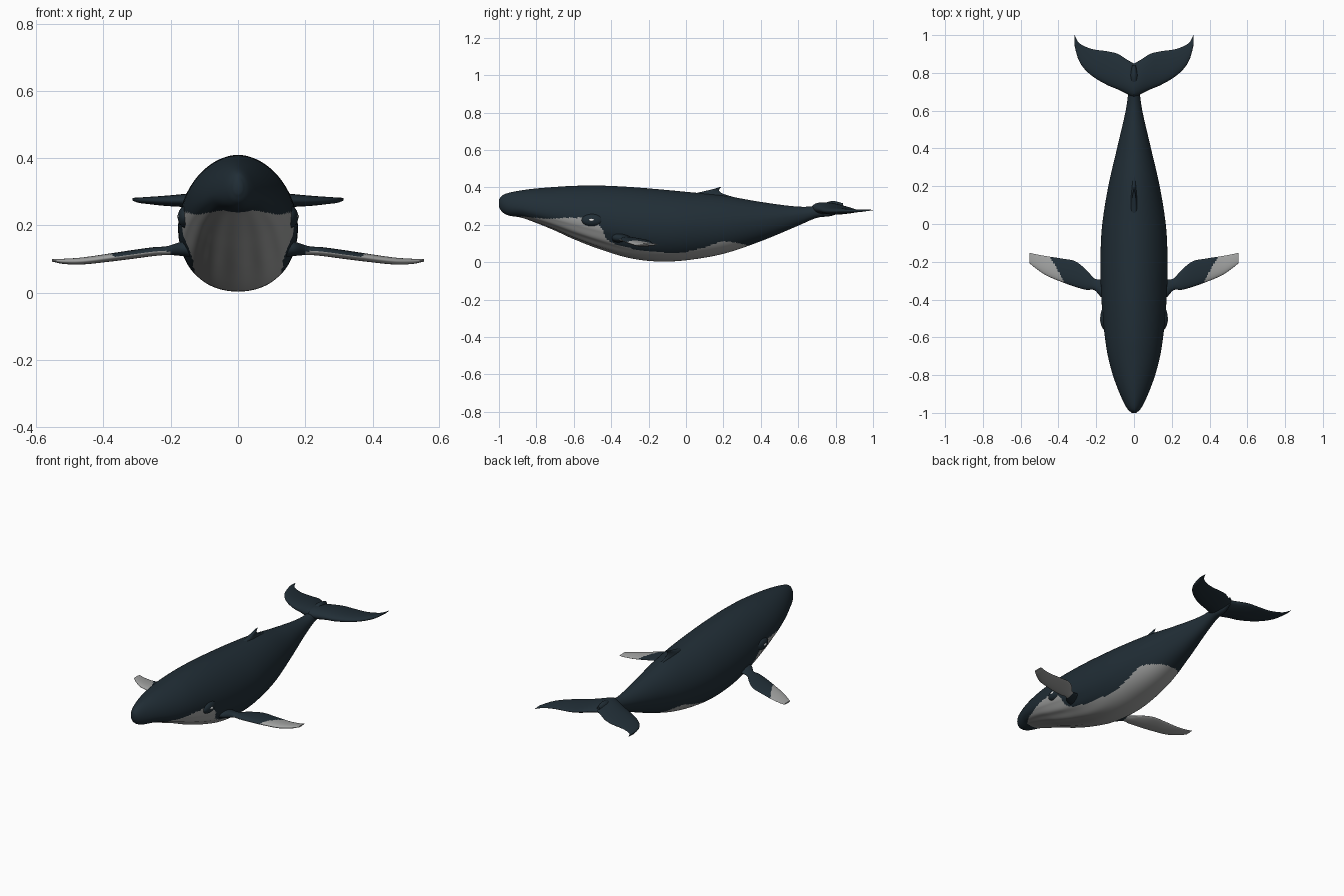
import bpy, bmesh
from math import sin, cos, pi, radians

cube = bpy.data.objects.get("Cube")
if cube:
    bpy.data.objects.remove(cube)


def material(name, rgb):
    m = bpy.data.materials.new(name)
    m.use_nodes = True
    m.diffuse_color = (*rgb, 1)
    bsdf = m.node_tree.nodes["Principled BSDF"]
    bsdf.inputs["Base Color"].default_value = (*rgb, 1)
    bsdf.inputs["Roughness"].default_value = 0.7
    return m


DARK = material("dark slate skin", (0.015, 0.027, 0.037))
PALE = material("pale grey skin", (0.36, 0.365, 0.36))
WHITE = material("eye white", (0.8, 0.8, 0.8))


def curve(rows, t):
    """Smoothly interpolate rows of (position, values...) at position t."""
    i = 0
    while i < len(rows) - 2 and t > rows[i + 1][0]:
        i += 1
    a, b = rows[i], rows[i + 1]
    p, q = rows[max(i - 1, 0)], rows[min(i + 2, len(rows) - 1)]
    h = b[0] - a[0]
    u = min(max((t - a[0]) / h, 0), 1)
    out = []
    for k in range(1, len(a)):
        m0 = (b[k] - p[k]) / (b[0] - p[0]) * h
        m1 = (q[k] - a[k]) / (q[0] - a[0]) * h
        out.append((2*u**3 - 3*u**2 + 1) * a[k] + (u**3 - 2*u**2 + u) * m0
                   + (3*u**2 - 2*u**3) * b[k] + (u**3 - u**2) * m1)
    return out


def loft(name, rings, mats, rule=None, mirror=False):
    """Skin closed rings, cap the ends and colour faces by a rule."""
    bm = bmesh.new()
    loops = [[bm.verts.new(p) for p in ring] for ring in rings]
    n = len(loops[0])
    for a, b in zip(loops, loops[1:]):
        for j in range(n):
            bm.faces.new((a[j], a[(j + 1) % n], b[(j + 1) % n], b[j]))
    bm.faces.new(loops[0])
    bm.faces.new(loops[-1])
    bmesh.ops.recalc_face_normals(bm, faces=bm.faces)
    for f in bm.faces:
        if rule:
            f.material_index = rule(f.calc_center_median(), f.normal)
    mesh = bpy.data.meshes.new(name)
    bm.to_mesh(mesh)
    bm.free()
    obj = bpy.data.objects.new(name, mesh)
    bpy.context.collection.objects.link(obj)
    for m in mats:
        mesh.materials.append(m)
    if mirror:
        obj.modifiers.new("Mirror", 'MIRROR').use_mirror_merge = False
    smooth(obj)
    return obj


def smooth(obj):
    bpy.ops.object.select_all(action='DESELECT')
    obj.select_set(True)
    bpy.context.view_layer.objects.active = obj
    bpy.ops.object.shade_smooth_by_angle(angle=radians(50))


def blade(rows, upright=False, steps=40, n=28):
    """Rings of a fin from rows of (span, leading y, trailing y, centre, half thickness)."""
    rings = []
    for i in range(steps + 1):
        s = rows[0][0] + (rows[-1][0] - rows[0][0]) * i / steps
        lead, trail, mid, thick = curve(rows, s)
        ring = []
        for j in range(n):
            a = 2 * pi * j / n
            c = (1 - cos(a)) / 2
            off = mid + thick * sin(a) * (1.2 - 0.6 * c)
            y = lead + (trail - lead) * c
            ring.append((off, y, s) if upright else (s, y, off))
        rings.append(ring)
    return rings


# Body: y, half width, bottom z, widest z, top z
BODY = [
    (-1.0, 0.012, 0.295, 0.315, 0.335), (-0.985, 0.03, 0.27, 0.31, 0.355),
    (-0.95, 0.052, 0.25, 0.30, 0.37), (-0.88, 0.083, 0.238, 0.29, 0.384),
    (-0.8, 0.112, 0.21, 0.275, 0.394), (-0.7, 0.138, 0.17, 0.26, 0.402),
    (-0.6, 0.154, 0.125, 0.245, 0.408), (-0.45, 0.169, 0.068, 0.22, 0.409),
    (-0.3, 0.177, 0.023, 0.2, 0.402), (-0.15, 0.177, 0.004, 0.19, 0.39),
    (0.0, 0.168, 0.01, 0.19, 0.376), (0.2, 0.136, 0.045, 0.195, 0.356),
    (0.4, 0.09, 0.112, 0.22, 0.322), (0.6, 0.044, 0.195, 0.25, 0.297),
    (0.7, 0.03, 0.237, 0.268, 0.302), (0.78, 0.026, 0.248, 0.288, 0.327),
    (0.84, 0.01, 0.275, 0.295, 0.315)]

# Upper edge of the pale belly: y, z
BELLY = [(-0.88, 0.245), (-0.75, 0.233), (-0.6, 0.238), (-0.53, 0.228), (-0.46, 0.195),
         (-0.42, 0.12), (-0.3, 0.075), (-0.1, 0.05), (0.0, 0.055), (0.1, 0.08),
         (0.2, 0.11), (0.32, 0.092), (0.4, 0.06)]


def power(v, e):
    return (abs(v) ** e) * (1 if v >= 0 else -1)


rings, STEPS, SEGS = [], 220, 112
for i in range(STEPS + 1):
    y = -1 + 1.84 * (i / STEPS) ** 1.15
    w, lo, mid, hi = curve(BODY, y)
    throat = max(0, 1 - abs(y + 0.5) / 0.4)
    ring = []
    for j in range(SEGS):
        a = 2 * pi * j / SEGS
        up = sin(a) > 0
        ex = 1.08 if up else 0.93
        x = w * power(cos(a), ex)
        z = mid + (hi - mid if up else mid - lo) * power(sin(a), ex)
        # Shallow pleats along the throat
        if sin(a) < -0.3:
            z += 0.003 * throat * cos(14 * a)
        ring.append((x, y, z))
    rings.append(ring)


def belly_rule(c, normal):
    return int(-0.88 < c.y < 0.4 and c.z < curve(BELLY, c.y)[0])


loft("body", rings, [DARK, PALE], belly_rule)

# Pectoral flippers
FLIPPER = [
    (0.12, -0.40, -0.30, 0.13, 0.03), (0.17, -0.39, -0.295, 0.13, 0.022),
    (0.21, -0.35, -0.288, 0.125, 0.014), (0.25, -0.349, -0.245, 0.122, 0.014),
    (0.31, -0.333, -0.198, 0.114, 0.014), (0.375, -0.31, -0.184, 0.105, 0.013),
    (0.465, -0.272, -0.17, 0.094, 0.011), (0.52, -0.235, -0.16, 0.093, 0.008),
    (0.553, -0.208, -0.152, 0.096, 0.004)]


def flipper_rule(c, normal):
    lead, trail = curve(FLIPPER, c.x)[:2]
    edge = 0.37 + 0.075 * (c.y - lead) / (trail - lead)
    return int(c.x > edge or (normal.z < -0.2 and c.x > 0.2))


loft("pectoral_flippers", blade(FLIPPER, steps=70), [DARK, PALE], flipper_rule, True)

# Tail flukes
FLUKE = [
    (0.0, 0.67, 0.85, 0.288, 0.034), (0.03, 0.685, 0.866, 0.287, 0.032),
    (0.085, 0.712, 0.9, 0.281, 0.026), (0.14, 0.735, 0.914, 0.275, 0.022),
    (0.217, 0.78, 0.925, 0.273, 0.016), (0.27, 0.83, 0.945, 0.274, 0.011),
    (0.298, 0.88, 0.967, 0.275, 0.008), (0.314, 0.94, 1.0, 0.278, 0.004)]
loft("tail_flukes", blade(FLUKE), [DARK], mirror=True)

# Dorsal fin
DORSAL = [
    (0.335, 0.0, 0.3, 0, 0.026), (0.365, 0.04, 0.2, 0, 0.018),
    (0.381, 0.105, 0.178, 0, 0.011), (0.392, 0.15, 0.18, 0, 0.007),
    (0.402, 0.18, 0.189, 0, 0.002)]
loft("dorsal_fin", blade(DORSAL, upright=True, steps=20), [DARK])


# Eyes and their raised sockets
def ellipsoid(name, loc, scale, mat):
    bpy.ops.mesh.primitive_uv_sphere_add(segments=24, ring_count=12, radius=1, location=loc)
    obj = bpy.context.object
    obj.name = name
    obj.scale = scale
    obj.data.materials.append(mat)
    smooth(obj)


for side, s in (("left", 1), ("right", -1)):
    ellipsoid(side + "_eye_socket", (s * 0.153, -0.5, 0.225), (0.026, 0.06, 0.034), DARK)
    ellipsoid(side + "_eye", (s * 0.176, -0.505, 0.226), (0.005, 0.014, 0.007), WHITE)
